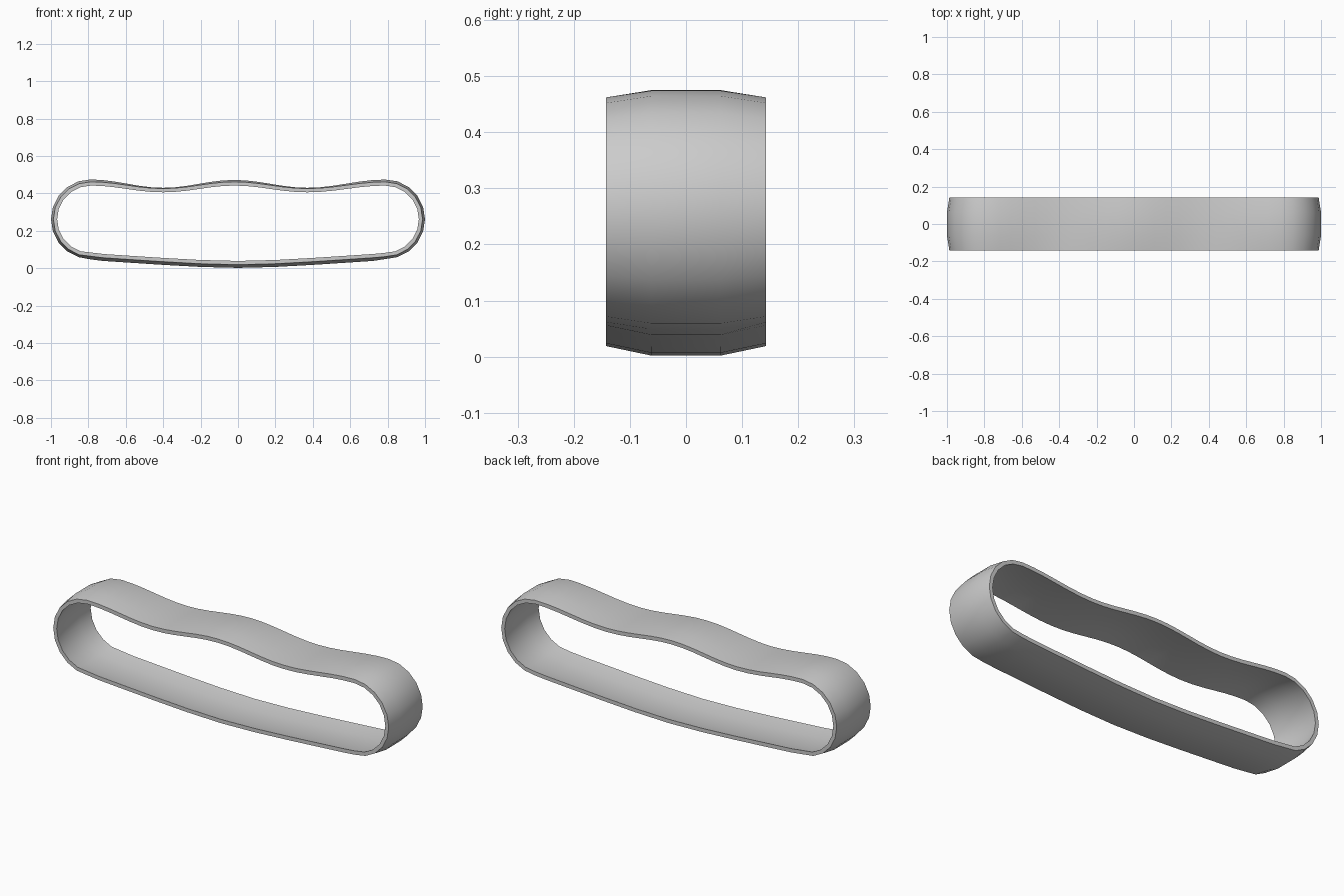
import bpy, bmesh, math
from mathutils import Vector

if "Cube" in bpy.data.objects:
    bpy.data.objects.remove(bpy.data.objects["Cube"])

R, CX, CZ = 0.213, 0.787, 0.262   # rounded ends
THICK = 0.02
path = []                          # (x, z, crown drop at the belt edges)


def wave(a, b, n):
    """Smooth cosine blend from a up to (not including) b."""
    for i in range(n):
        t = i / n
        s = (1 - math.cos(math.pi * t)) / 2
        path.append((a[0] + (b[0] - a[0]) * t, a[1] + (b[1] - a[1]) * s,
                     a[2] + (b[2] - a[2]) * s))


def end_cap(cx, start, n=10):
    for i in range(n):
        a = math.radians(start + 180 * i / n)
        path.append((cx + R * math.cos(a), CZ + R * math.sin(a), 0.013))


# Right end, wavy top run, left end, sagging bottom run
end_cap(CX, -90)
tops = [(CX, 0.474, 0.012), (0.37, 0.430, 0.004), (-0.02, 0.472, 0.010),
        (-0.40, 0.430, 0.004), (-CX, 0.474, 0.012)]
for a, b in zip(tops, tops[1:]):
    wave(a, b, 6)
end_cap(-CX, 90)
for x, z in [(-CX, 0.047), (-0.72, 0.039), (-0.6, 0.031), (-0.4, 0.018), (-0.2, 0.007), (0, 0.002),
             (0.2, 0.007), (0.4, 0.018), (0.6, 0.031), (0.72, 0.039)]:
    path.append((x, z, 0.017))

# Sweep the crowned cross-section around the loop
bm = bmesh.new()
rings = []
n = len(path)
for i, (x, z, drop) in enumerate(path):
    p, q = path[i - 1], path[(i + 1) % n]
    t = Vector((q[0] - p[0], 0, q[1] - p[1])).normalized()
    inward = Vector((-t.z, 0, t.x))
    section = [(-0.143, drop), (-0.062, 0), (0.062, 0), (0.143, drop)]
    section += [(y, d + THICK) for y, d in reversed(section)]
    rings.append([bm.verts.new(Vector((x, y, z)) + inward * d) for y, d in section])
for i in range(n):
    a, b = rings[i], rings[(i + 1) % n]
    for k in range(8):
        m = (k + 1) % 8
        bm.faces.new((a[k], b[k], b[m], a[m]))
bmesh.ops.recalc_face_normals(bm, faces=bm.faces)

mesh = bpy.data.meshes.new("track_belt")
bm.to_mesh(mesh)
bm.free()
belt = bpy.data.objects.new("track_belt", mesh)
bpy.context.collection.objects.link(belt)
bpy.context.view_layer.objects.active = belt
belt.select_set(True)
bpy.ops.object.shade_smooth_by_angle(angle=math.radians(35))
